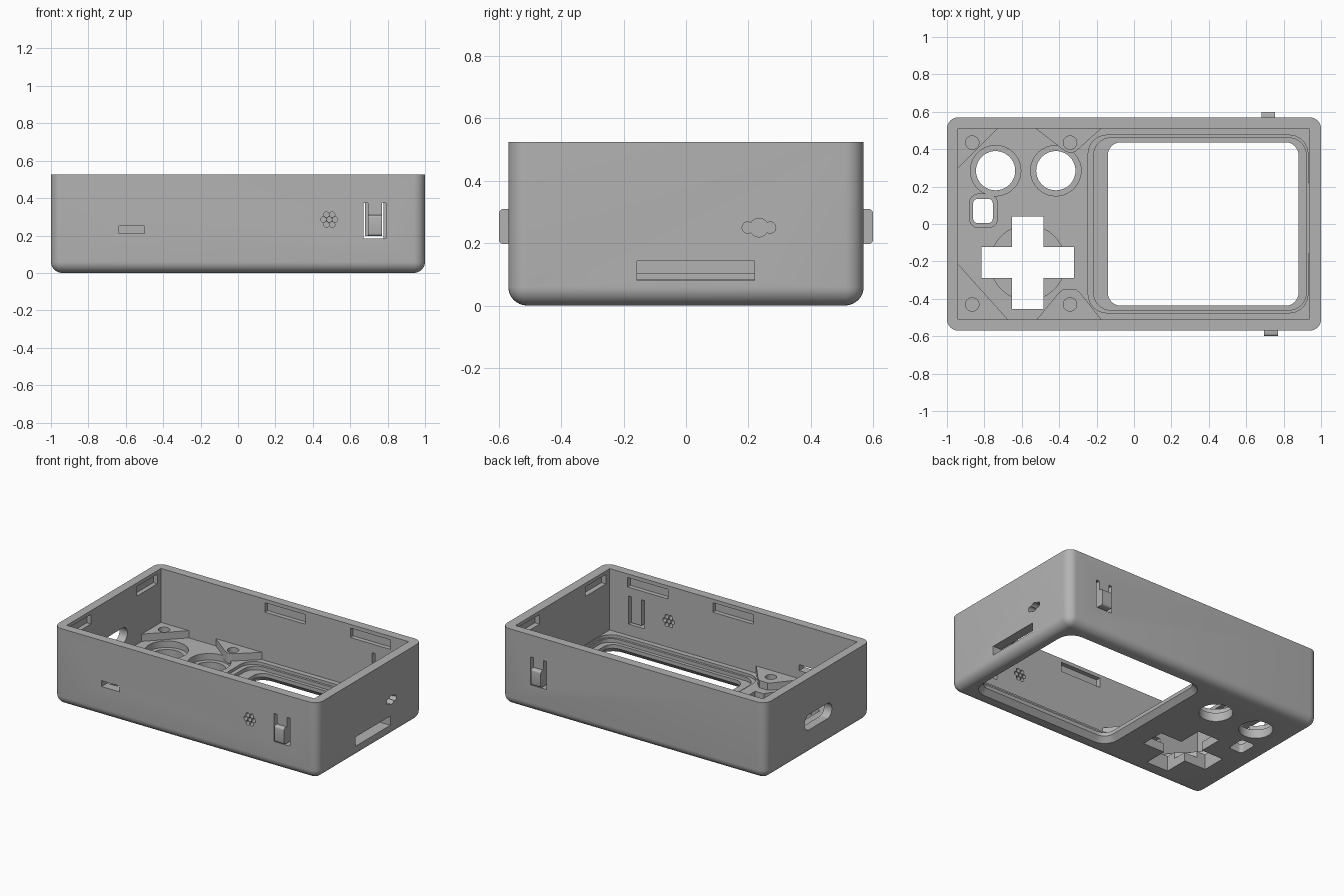
import bpy, bmesh, math
from mathutils import Vector

if "Cube" in bpy.data.objects:
    bpy.data.objects.remove(bpy.data.objects["Cube"])

grey = bpy.data.materials.new("plain_grey")
grey.use_nodes = True
COLOUR = (0.45, 0.45, 0.45, 1)
grey.diffuse_color = COLOUR
grey.node_tree.nodes["Principled BSDF"].inputs["Base Color"].default_value = COLOUR

HEIGHT, FLOOR, WALL = 0.525, 0.105, 0.06
HALF_X, HALF_Y = 1.0, 0.57
IN_X, IN_Y = HALF_X - WALL, HALF_Y - WALL


def to_object(name, bm):
    bmesh.ops.recalc_face_normals(bm, faces=bm.faces)
    mesh = bpy.data.meshes.new(name)
    bm.to_mesh(mesh)
    bm.free()
    mesh.materials.append(grey)
    obj = bpy.data.objects.new(name, mesh)
    bpy.context.scene.collection.objects.link(obj)
    return obj


def prism(name, outline, axis, lo, hi, end=None):
    """Extrude a 2D outline along an axis, optionally to another end outline."""
    place = {"x": lambda u, v, w: (w, u, v),
             "y": lambda u, v, w: (u, w, v),
             "z": lambda u, v, w: (u, v, w)}[axis]
    bm = bmesh.new()
    a = [bm.verts.new(place(u, v, lo)) for u, v in outline]
    b = [bm.verts.new(place(u, v, hi)) for u, v in (end or outline)]
    bm.faces.new(a)
    bm.faces.new(b)
    for i in range(len(a)):
        j = (i + 1) % len(a)
        bm.faces.new((a[i], a[j], b[j], b[i]))
    return to_object(name, bm)


def rect(u0, u1, v0, v1):
    return [(u0, v0), (u1, v0), (u1, v1), (u0, v1)]


def rounded(u0, u1, v0, v1, r, n=8):
    centres = [(u1 - r, v1 - r), (u0 + r, v1 - r), (u0 + r, v0 + r), (u1 - r, v0 + r)]
    pts = []
    for q, (cu, cv) in enumerate(centres):
        for k in range(n + 1):
            t = math.pi / 2 * (q + k / n)
            pts.append((cu + r * math.cos(t), cv + r * math.sin(t)))
    return pts


def circle(u, v, r, n=40):
    return [(u + r * math.cos(math.tau * k / n), v + r * math.sin(math.tau * k / n))
            for k in range(n)]


def cut(target, cutter):
    cutter.hide_render = True
    mod = target.modifiers.new(cutter.name, "BOOLEAN")
    mod.operation = "DIFFERENCE"
    mod.solver = "EXACT"
    mod.object = cutter
    cutters.append(cutter)


cutters = []

# Case body: block with rounded sides and underside
bm = bmesh.new()
bmesh.ops.create_cube(bm, size=1)
for v in bm.verts:
    v.co = Vector((v.co.x * 2 * HALF_X, v.co.y * 2 * HALF_Y, (v.co.z + 0.5) * HEIGHT))
edges = [e for e in bm.edges if min(v.co.z for v in e.verts) < 0.01]
bmesh.ops.bevel(bm, geom=edges, offset=0.06, segments=8, profile=0.5, affect="EDGES")
case = to_object("case_body", bm)
cut(case, prism("cavity", rect(-IN_X, IN_X - 0.005, -IN_Y, IN_Y), "z", FLOOR, 1))

# Screen opening with stepped pocket and flared lower edge
cut(case, prism("screen_pocket", rounded(-0.245, 0.93, -0.475, 0.475, 0.1), "z", 0.085, 0.2))
cut(case, prism("screen_step", rounded(-0.215, 0.92, -0.46, 0.46, 0.09), "z", 0.06, 0.2))
cut(case, prism("screen_hole", rounded(-0.14, 0.88, -0.437, 0.437, 0.07), "z", -0.1, 0.2))
cut(case, prism("screen_flare", rounded(-0.18, 0.92, -0.477, 0.477, 0.11), "z", -0.01, 0.035,
                rounded(-0.14, 0.88, -0.437, 0.437, 0.07)))

# Round button holes with wider seats
for x in (-0.74, -0.418):
    cut(case, prism("button_seat", circle(x, 0.285, 0.135), "z", 0.06, 0.2))
    cut(case, prism("button_hole", circle(x, 0.285, 0.105), "z", -0.1, 0.2))

# Small button hole
cut(case, prism("small_seat", rounded(-0.88, -0.73, -0.02, 0.16, 0.05), "z", 0.06, 0.2))
cut(case, prism("small_hole", rounded(-0.86, -0.755, 0.005, 0.135, 0.025), "z", -0.1, 0.2))

# Direction pad: round seat and cross-shaped hole
px, py, arm, half = -0.568, -0.207, 0.247, 0.083
cross = []
for q in range(4):
    c, s = round(math.cos(q * math.pi / 2)), round(math.sin(q * math.pi / 2))
    for u, v in ((half, -half), (arm, -half), (arm, half)):
        cross.append((px + u * c - v * s, py + u * s + v * c))
cut(case, prism("pad_seat", circle(px, py, 0.2), "z", 0.06, 0.2))
cut(case, prism("pad_hole", cross, "z", -0.1, 0.2))

# Lid catch slots inside the walls
for side in (-1, 1):
    for x in (0.0, 0.647):
        lo, hi = sorted((side * 0.45, side * (IN_Y + 0.03)))
        cut(case, prism("long_catch", rect(x - 0.153, x + 0.153, 0.435, 0.5), "y", lo, hi))
    for y in (-0.36, 0.36):
        lo, hi = sorted((side * 0.9, side * (IN_X + 0.03)))
        cut(case, prism("short_catch", rect(y - 0.11, y + 0.11, 0.435, 0.5), "x", lo, hi))

# Right-hand wall: card slot and three-lobed socket
cut(case, prism("card_slot", rect(-0.157, 0.22, 0.08, 0.143), "x", 0.9, 1.1))
for dy, r in ((0, 0.03), (-0.036, 0.018), (0.036, 0.018)):
    cut(case, prism("socket_hole", circle(0.234 + dy, 0.25, r, 24), "x", 0.9, 1.1))

# Opposite wall: pill-shaped port
cut(case, prism("port_hole", rounded(-0.15, 0.145, 0.17, 0.275, 0.05), "x", -1.1, -0.9))

# Front wall: narrow slot and sound holes
cut(case, prism("front_slot", rect(-0.635, -0.5, 0.21, 0.25), "y", -0.7, -0.48))
cut(case, prism("sound_hole", circle(0.488, 0.285, 0.014, 16), "y", -0.7, -0.48))
for k in range(6):
    t = math.tau * k / 6
    cut(case, prism("sound_hole", circle(0.488 + 0.031 * math.cos(t), 0.285 + 0.031 * math.sin(t),
                                         0.0145, 16), "y", -0.7, -0.48))

# Sprung side buttons: U-shaped gap around a tongue carrying a raised key
for side, x, label in ((-1, 0.732, "front"), (1, 0.718, "back")):
    lo, hi = sorted((side * 0.48, side * 0.7))
    gap = [(-0.06, 0.183), (0.06, 0.183), (0.06, 0.375), (0.038, 0.375),
           (0.038, 0.198), (-0.038, 0.198), (-0.038, 0.375), (-0.06, 0.375)]
    cut(case, prism("button_gap", [(x + u, v) for u, v in gap], "y", lo, hi))
    lo, hi = sorted((side * 0.53, side * 0.6))
    prism(label + "_side_button", rounded(lo, hi, 0.197, 0.31, 0.015, 4), "x", x - 0.037, x + 0.037)

# Screw bosses in the floor corners and beside the screen
bosses = {
    "back_corner_boss": ([(-0.94, 0.51), (-0.94, 0.3), (-0.73, 0.51)], -0.865, 0.435),
    "front_corner_boss": ([(-0.94, -0.51), (-0.675, -0.51), (-0.94, -0.215)], -0.865, -0.43),
    "back_middle_boss": ([(-0.525, 0.51), (-0.37, 0.39), (-0.345, 0.38), (-0.315, 0.385),
                          (-0.175, 0.51)], -0.342, 0.435),
    "front_middle_boss": ([(-0.52, -0.51), (-0.4, -0.365), (-0.375, -0.347), (-0.315, -0.347),
                           (-0.29, -0.365), (-0.175, -0.51)], -0.342, -0.43),
}
solids = [case]
for name, (outline, x, y) in bosses.items():
    boss = prism(name, outline, "z", 0.085, 0.155)
    cut(boss, prism("screw_hole", circle(x, y, 0.036, 24), "z", 0.1, 0.3))
    solids.append(boss)

# Bake the cuts and drop the cutters
bpy.context.view_layer.update()
graph = bpy.context.evaluated_depsgraph_get()
baked = [bpy.data.meshes.new_from_object(o.evaluated_get(graph)) for o in solids]
for obj, mesh in zip(solids, baked):
    obj.modifiers.clear()
    obj.data = mesh
for cutter in cutters:
    bpy.data.objects.remove(cutter)

# Smooth rounded areas, keep crisp edges
bpy.ops.object.select_all(action="DESELECT")
for obj in bpy.context.scene.objects:
    if obj.type == "MESH" and obj.data.materials and obj.data.materials[0] == grey:
        obj.select_set(True)
        bpy.context.view_layer.objects.active = obj
bpy.ops.object.shade_smooth_by_angle(angle=math.radians(30))
